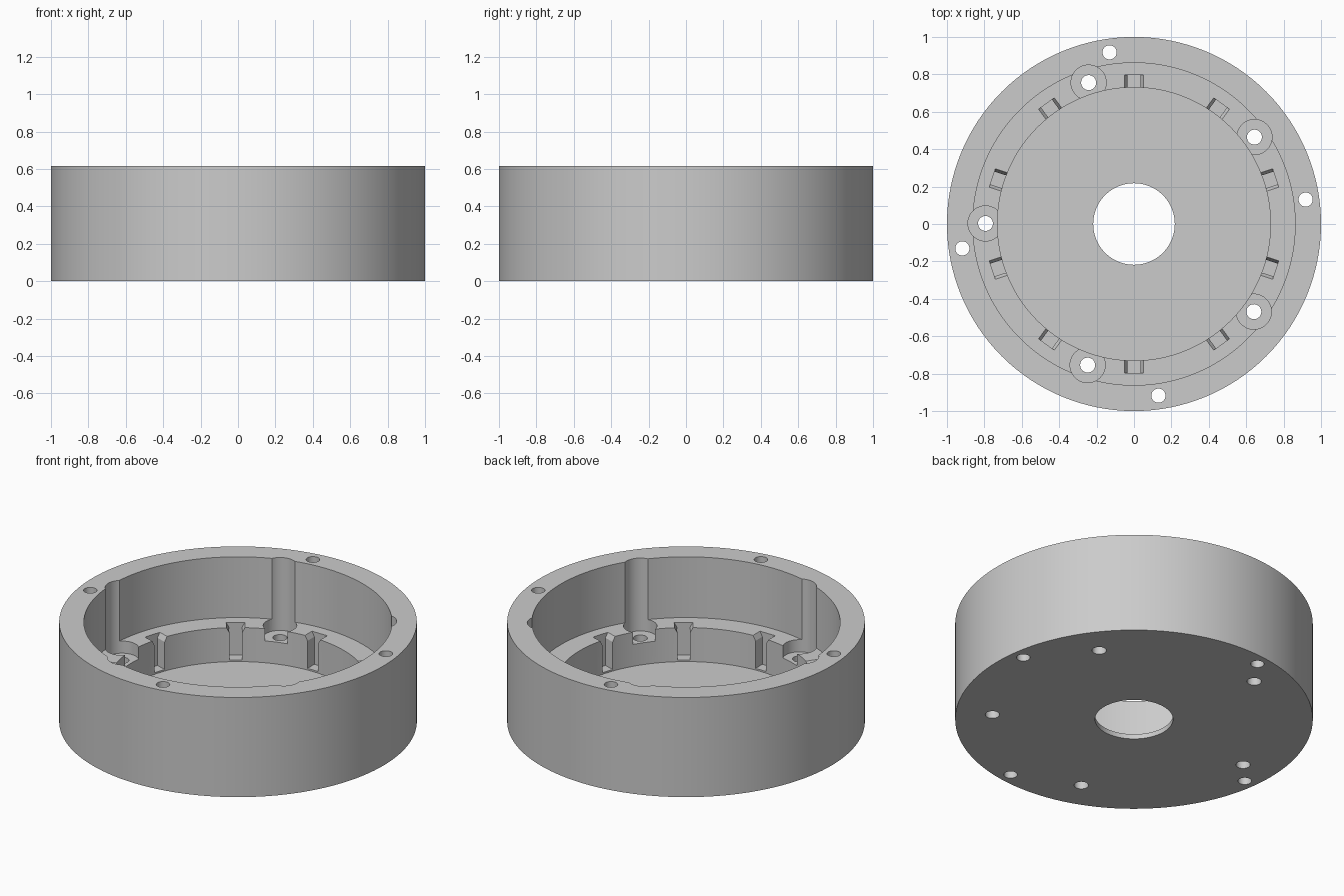
import bpy
import bmesh
import math
from mathutils import Matrix

if "Cube" in bpy.data.objects:
    bpy.data.objects.remove(bpy.data.objects["Cube"], do_unlink=True)

HEIGHT = 0.615
LEDGE = 0.24
FLOOR = 0.03
SEGMENTS = 128

grey = bpy.data.materials.new("plain grey")
grey.use_nodes = True
grey.diffuse_color = (0.6, 0.6, 0.6, 1)
grey.node_tree.nodes["Principled BSDF"].inputs["Base Color"].default_value = (0.6, 0.6, 0.6, 1)


def make_object(name, bm):
    bmesh.ops.recalc_face_normals(bm, faces=bm.faces)
    mesh = bpy.data.meshes.new(name)
    bm.to_mesh(mesh)
    bm.free()
    mesh.materials.append(grey)
    obj = bpy.data.objects.new(name, mesh)
    bpy.context.collection.objects.link(obj)
    return obj


def lathe(name, profile):
    """Revolve a closed (radius, height) outline around the z axis."""
    bm = bmesh.new()
    rings = []
    for i in range(SEGMENTS):
        a = math.tau * i / SEGMENTS
        rings.append([bm.verts.new((r * math.cos(a), r * math.sin(a), z)) for r, z in profile])
    n = len(profile)
    for i, ring in enumerate(rings):
        after = rings[(i + 1) % SEGMENTS]
        for j in range(n):
            k = (j + 1) % n
            bm.faces.new((ring[j], after[j], after[k], ring[k]))
    return make_object(name, bm)


def around(count, start):
    return [math.radians(start) + math.tau * i / count for i in range(count)]


def add_cylinder(bm, angle, distance, radius, low, high, sides):
    place = Matrix.Rotation(angle, 4, "Z") @ Matrix.Translation((distance, 0, (low + high) / 2))
    bmesh.ops.create_cone(bm, cap_ends=True, segments=sides, radius1=radius,
                          radius2=radius, depth=high - low, matrix=place)


def add_slot(bm, angle, outline, inner, outer):
    """Push a (sideways, height) outline radially from inner to outer."""
    turn = Matrix.Rotation(angle, 4, "Z")
    ends = []
    for r in (inner, outer):
        verts = [bm.verts.new((r, t, z)) for t, z in outline]
        bmesh.ops.transform(bm, matrix=turn, verts=verts)
        bm.faces.new(verts)
        ends.append(verts)
    a, b = ends
    for j in range(len(outline)):
        k = (j + 1) % len(outline)
        bm.faces.new((a[j], a[k], b[k], b[j]))


def cut(target, cutter):
    """Subtract the cutter from the target, then discard it."""
    cutter.hide_render = True
    mod = target.modifiers.new("cut", "BOOLEAN")
    mod.operation = "DIFFERENCE"
    mod.solver = "EXACT"
    mod.object = cutter
    bpy.context.view_layer.objects.active = target
    bpy.ops.object.modifier_apply(modifier=mod.name)
    bpy.data.objects.remove(cutter, do_unlink=True)


# Round housing with rim, ledge, thin floor and centre hole
housing = lathe("round_housing", [
    (0.218, 0), (1, 0), (1, HEIGHT), (0.862, HEIGHT),
    (0.862, LEDGE), (0.73, LEDGE), (0.73, FLOOR), (0.218, FLOOR)])

# Five wide screw recesses that groove the wall and sink into the ledge
bm = bmesh.new()
for angle in around(5, 35.8):
    add_cylinder(bm, angle, 0.794, 0.094, 0.165, 0.8, 48)
cut(housing, make_object("recess_cutter", bm))

# Ten slots in the lower wall, chamfered at the ledge
half = [(0.036, 0.04), (0.036, 0.21), (0.052, LEDGE), (0.052, 0.3)]
outline = half + [(-t, z) for t, z in reversed(half)]
bm = bmesh.new()
for angle in around(10, 18):
    add_slot(bm, angle, outline, 0.65, 0.796)
cut(housing, make_object("slot_cutter", bm))

# Through holes: five in the recesses, four in the rim
bm = bmesh.new()
for angle in around(5, 35.8):
    add_cylinder(bm, angle, 0.794, 0.04, -0.1, 0.8, 32)
for angle in around(4, 8.1):
    add_cylinder(bm, angle, 0.927, 0.038, -0.1, 0.8, 32)
cut(housing, make_object("hole_cutter", bm))

# Smooth curved walls, crisp edges
bpy.ops.object.select_all(action="DESELECT")
housing.select_set(True)
bpy.context.view_layer.objects.active = housing
bpy.ops.object.shade_smooth_by_angle(angle=math.radians(25))
